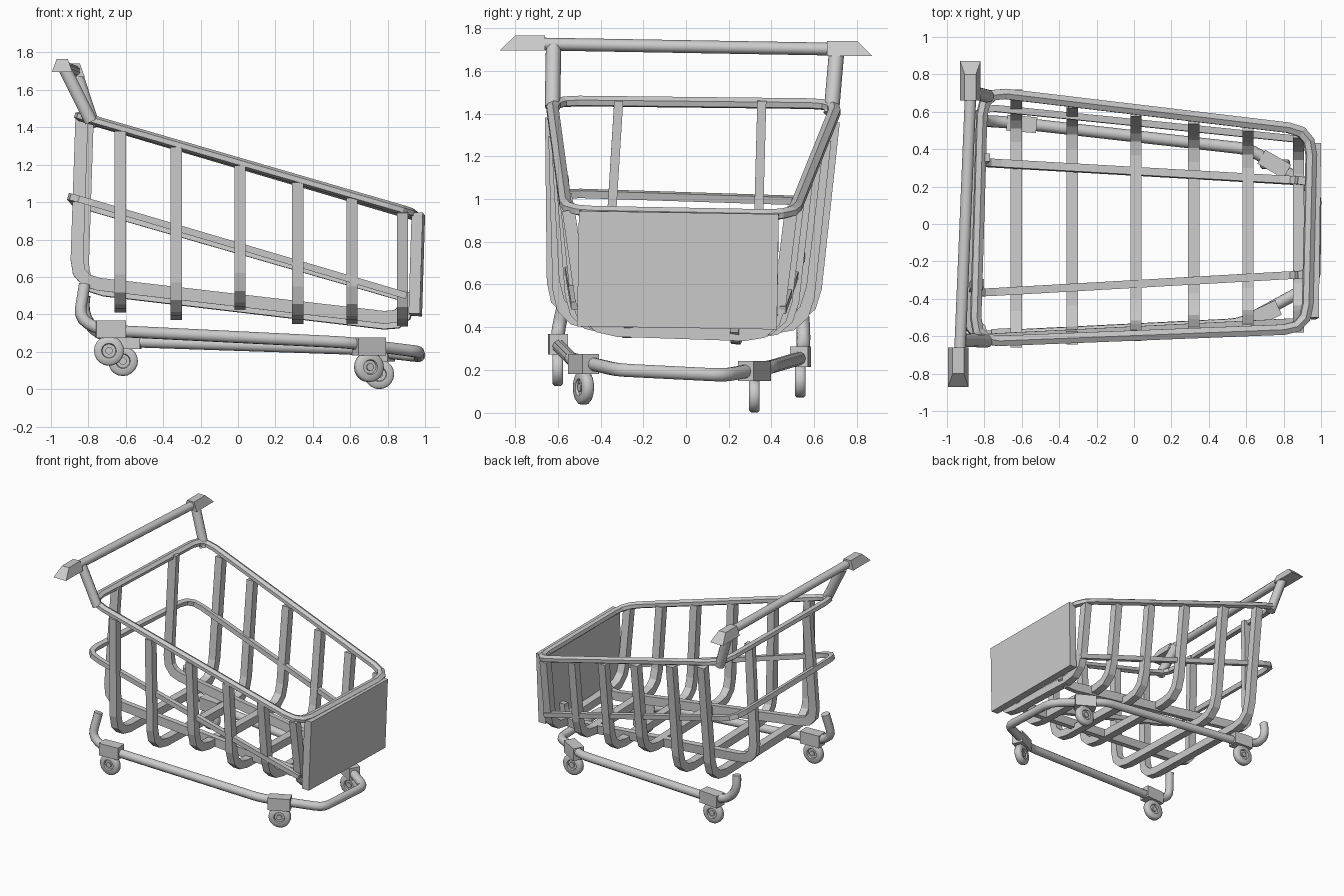
import bpy, bmesh
from math import cos, sin, pi, radians
from mathutils import Vector, Matrix

if "Cube" in bpy.data.objects:
    bpy.data.objects.remove(bpy.data.objects["Cube"])


def finish(name, bm, smooth=False):
    bmesh.ops.recalc_face_normals(bm, faces=bm.faces)
    me = bpy.data.meshes.new(name)
    bm.to_mesh(me)
    bm.free()
    ob = bpy.data.objects.new(name, me)
    bpy.context.collection.objects.link(ob)
    if smooth:
        bpy.ops.object.select_all(action='DESELECT')
        ob.select_set(True)
        bpy.context.view_layer.objects.active = ob
        bpy.ops.object.shade_smooth_by_angle(angle=radians(50))
    return ob


def rounded(pts, r, closed=False, segs=3):
    """Replace each corner of a path with a short curve."""
    pts = [Vector(p) for p in pts]
    n, out = len(pts), []
    for i, p in enumerate(pts):
        if not closed and i in (0, n - 1):
            out.append(p)
            continue
        a = p + (pts[i - 1] - p).normalized() * r
        b = p + (pts[(i + 1) % n] - p).normalized() * r
        for k in range(segs + 1):
            t = k / segs
            out.append(a * (1 - t) ** 2 + p * 2 * t * (1 - t) + b * t * t)
    return out


def sweep(name, pts, a, b, up, n=4, closed=False):
    """Sweep a rectangle (n=4) or n-sided ellipse along a path; up is the path's plane normal."""
    pts = [Vector(p) for p in pts]
    m = len(pts)
    if n == 4:
        sec = [(-1, -1), (1, -1), (1, 1), (-1, 1)]
    else:
        sec = [(cos(2 * pi * (k + .5) / n), sin(2 * pi * (k + .5) / n)) for k in range(n)]
    bm = bmesh.new()
    rings, u, last = [], Vector(up), None
    for i, p in enumerate(pts):
        d0 = (p - pts[i - 1]).normalized() if i or closed else None
        d1 = (pts[(i + 1) % m] - p).normalized() if i < m - 1 or closed else None
        d0, d1 = d0 or d1, d1 or d0
        t = (d0 + d1).normalized()
        if last:
            u = last.rotation_difference(t) @ u
        u = (u - t * u.dot(t)).normalized()
        s = t.cross(u) / max(t.dot(d1), .5)
        last = t
        rings.append([bm.verts.new(p + s * a * x + u * b * y) for x, y in sec])
    for i in range(m if closed else m - 1):
        r, q = rings[i], rings[(i + 1) % m]
        for k in range(n):
            bm.faces.new((r[k], r[(k + 1) % n], q[(k + 1) % n], q[k]))
    if not closed:
        bm.faces.new(rings[0])
        bm.faces.new(rings[-1])
    return finish(name, bm, n >= 8)


def lerp(a, b, t):
    return a + (b - a) * t


# basket top rim
rim = [(-.85, -.63, 1.46), (.925, -.56, .945), (.95, .50, .925), (-.81, .71, 1.445)]
sweep("basket_rim", rounded(rim, .13, True), .032, .026, (.28, 0, .96), 6, True)

# cross ribs: down one side, under the floor, up the other
for i, (x, z) in enumerate([(-.63, .45), (-.33, .41), (.01, .46), (.32, .39), (.61, .39), (.88, .375)]):
    t = (x + .63) / 1.51
    top = 1.20 - .288 * x
    path = [(x, lerp(-.63, -.55, t), top), (x, lerp(-.62, -.47, t), z + .015),
            (x, lerp(.59, .42, t), z - .015), (x, lerp(.69, .49, t), top - .02)]
    sweep(f"cross_rib_{i + 1}", rounded(path, .15), .03, .03, (1, 0, 0))

# lengthwise floor bars that climb the back
for nm, y0, y1, y2, dz, dx in (("near", -.315, -.37, -.27, 0, 0), ("far", .355, .33, .23, -.03, .03)):
    path = [(-.835 + dx, y0, 1.46), (-.865 + dx, y1, .575 + dz),
            (.90, y2, .37 + dz), (.91, y2, .52 + dz)]
    sweep(f"floor_bar_{nm}", rounded(path, .12), .034, .021, (0, 1, 0))

# middle hoop, open at the front
hoop = [(.90, -.52, .50), (-.895, -.61, 1.03), (-.86, .63, .99), (.91, .45, .48)]
sweep("middle_hoop", rounded(hoop, .12), .018, .018, (.28, 0, .96))

# front panel
sweep("front_panel", [(.95, -.505, .675), (.962, .43, .66)], .03, .27, (.03, 0, 1))

# handle posts, bar and grips
sweep("handle_post_near", [(-.925, -.62, 1.71), (-.785, -.625, 1.43)], .036, .036, (0, 1, 0), 10)
sweep("handle_post_far", [(-.865, .705, 1.69), (-.77, .68, 1.40)], .036, .036, (0, 1, 0), 10)
sweep("handle_bar", [(-.935, -.78, 1.727), (-.87, .78, 1.70)], .032, .03, (0, 0, 1), 10)
for nm, s, x, z in (("near", -1, -.94, 1.73), ("far", 1, -.875, 1.705)):
    bm = bmesh.new()
    bmesh.ops.create_cube(bm, size=1)
    for v in bm.verts:
        upper, outer = v.co.z > 0, v.co.y > 0
        v.co.x *= .06 if upper else .11
        v.co.y = s * ((.80 if upper else .872) if outer else .66)
        v.co.z *= .07
        v.co += Vector((x, 0, z))
    finish(f"handle_grip_{nm}", bm)

# base tube: one bent loop with upturned rear ends
base = [(-.82, -.56, .56), (-.85, -.60, .38), (-.74, -.60, .315), (.57, -.535, .25),
        (.965, -.32, .20), (.97, .18, .175), (.62, .40, .215), (-.58, .535, .255),
        (-.76, .55, .30), (-.83, .55, .40), (-.82, .54, .50)]
sweep("base_tube", rounded(base, .06), .032, .032, (0, 1, 0), 10)

# casters: bracket block, wheel with recessed sides, hub
casters = [("rear_near", -.68, -.60, .32, -.69, .205, 3, 0),
           ("rear_far", -.60, .535, .262, -.615, .15, -5, 0),
           ("front_near", .70, -.48, .228, .70, .118, 25, 22),
           ("front_far", .75, .32, .195, .755, .08, -30, 0)]
for nm, x, y, z, wx, wz, yaw, wyaw in casters:
    bm = bmesh.new()
    bmesh.ops.create_cube(bm, size=1)
    rot = Matrix.Rotation(radians(yaw), 4, 'Z')
    bm.transform(Matrix.Translation((x, y, z)) @ rot @ Matrix.Diagonal((.16, .085, .095, 1)))
    finish(f"caster_block_{nm}", bm)

    place = (Matrix.Translation((wx, y, wz)) @ Matrix.Rotation(radians(wyaw), 4, 'Z')
             @ Matrix.Rotation(pi / 2, 4, 'X'))
    bm = bmesh.new()
    bmesh.ops.create_cone(bm, cap_ends=True, segments=20, radius1=.08, radius2=.08, depth=.05)
    caps = [f for f in bm.faces if len(f.verts) > 4]
    rims = [e for f in caps for e in f.edges]
    bmesh.ops.bevel(bm, geom=rims, offset=.01, segments=1, affect='EDGES')
    caps = [f for f in bm.faces if len(f.verts) > 4]
    bmesh.ops.inset_region(bm, faces=caps, thickness=.03)
    caps = [f for f in bm.faces if len(f.verts) > 4]
    bmesh.ops.inset_region(bm, faces=caps, thickness=.004, depth=-.012)
    bm.transform(place)
    finish(f"wheel_{nm}", bm, True)

    bm = bmesh.new()
    bmesh.ops.create_cone(bm, cap_ends=True, segments=12, radius1=.02, radius2=.02, depth=.045)
    bm.transform(place)
    finish(f"wheel_hub_{nm}", bm, True)
